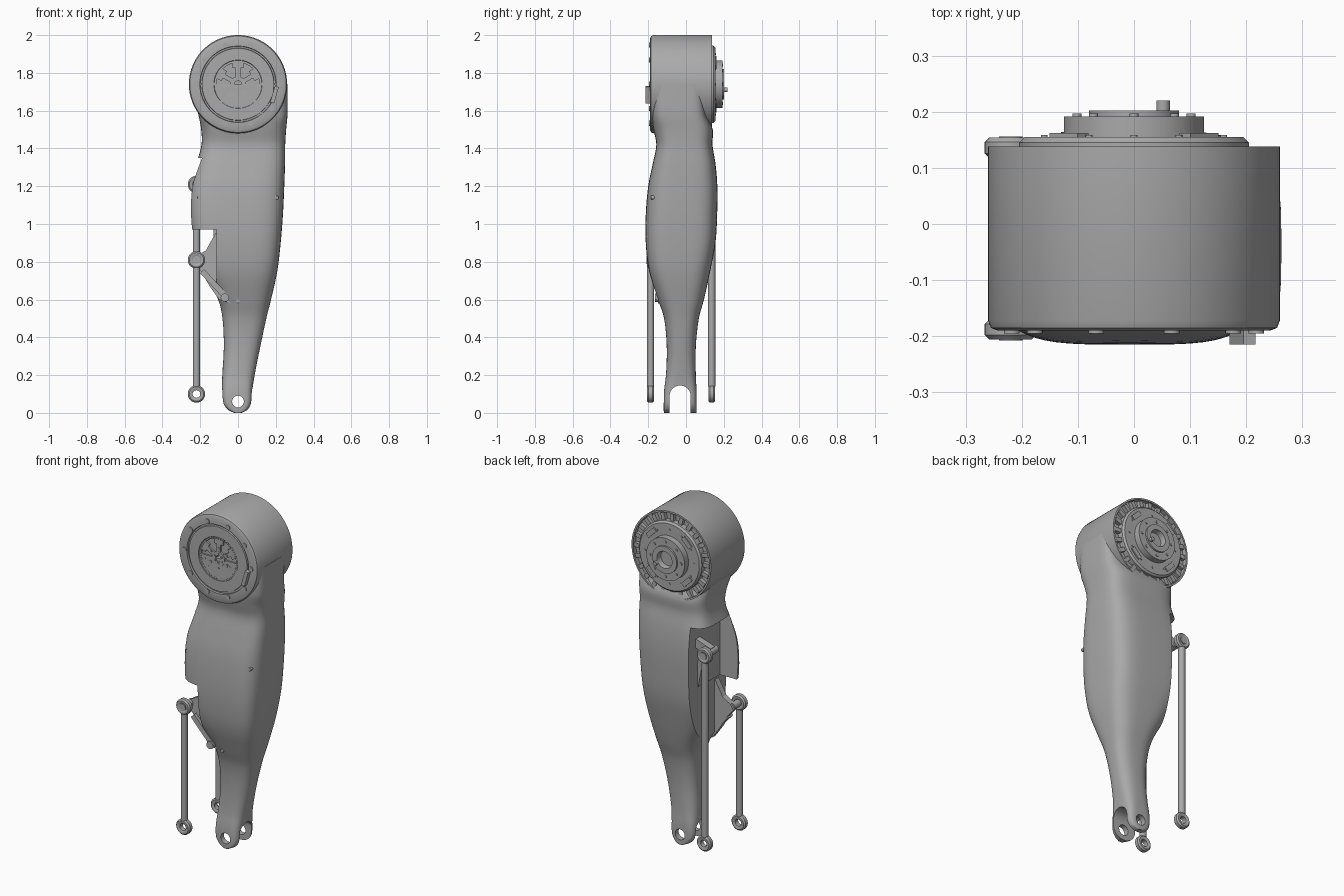
import bpy, bmesh, math
from mathutils import Matrix, Vector

if "Cube" in bpy.data.objects:
    bpy.data.objects.remove(bpy.data.objects["Cube"])

grey = bpy.data.materials.new("plain_grey")
grey.use_nodes = True
grey.diffuse_color = (0.4, 0.4, 0.4, 1)
grey.node_tree.nodes["Principled BSDF"].inputs["Base Color"].default_value = (0.4, 0.4, 0.4, 1)

HIP = (0, 1.74)   # x, z of the drum axis
ROD_X = -0.22


def finish(name, bm):
    bmesh.ops.remove_doubles(bm, verts=bm.verts, dist=1e-6)
    bmesh.ops.recalc_face_normals(bm, faces=bm.faces)
    mesh = bpy.data.meshes.new(name)
    bm.to_mesh(mesh)
    bm.free()
    mesh.materials.append(grey)
    ob = bpy.data.objects.new(name, mesh)
    bpy.context.collection.objects.link(ob)
    return ob


def smooth(ob, angle=35):
    bpy.ops.object.select_all(action='DESELECT')
    ob.select_set(True)
    bpy.context.view_layer.objects.active = ob
    bpy.ops.object.shade_smooth_by_angle(angle=math.radians(angle))


def skin(bm, rings, wrap=False):
    """Bridge successive closed loops of points."""
    rows = [[bm.verts.new(p) for p in ring] for ring in rings]
    n = len(rows[0])
    pairs = list(zip(rows, rows[1:])) + ([(rows[-1], rows[0])] if wrap else [])
    for a, b in pairs:
        for i in range(n):
            j = (i + 1) % n
            bm.faces.new((a[i], a[j], b[j], b[i]))
    if not wrap:
        bm.faces.new(rows[0])
        bm.faces.new(rows[-1])


def lathe(bm, profile, x, z, n=32, wrap=False):
    """Turn (radius, y) points about an axis parallel to y."""
    turn = [2 * math.pi * i / n for i in range(n)]
    skin(bm, [[(x + r * math.cos(a), y, z + r * math.sin(a)) for a in turn]
              for r, y in profile], wrap)


def box(bm, lo, hi, matrix=Matrix()):
    lo, hi = Vector(lo), Vector(hi)
    size = Matrix.Diagonal((*(hi - lo), 1))
    bmesh.ops.create_cube(bm, size=1, matrix=matrix @ Matrix.Translation((lo + hi) / 2) @ size)


def about_hip(angle):
    return Matrix.Translation((HIP[0], 0, HIP[1])) @ Matrix.Rotation(-angle, 4, 'Y')


def plate(bm, points, y0, y1):
    skin(bm, [[(x, y, z) for x, z in points] for y in (y0, y1)])


def bar(bm, a, b, w, y0, y1):
    """Straight flat link between two x, z points."""
    a, b = Vector(a), Vector(b)
    side = (b - a).orthogonal().normalized() * w / 2
    plate(bm, [a + side, b + side, b - side, a - side], y0, y1)


def cut(ob, build):
    bm = bmesh.new()
    build(bm)
    cutter = finish("cutter", bm)
    cutter.hide_render = True
    mod = ob.modifiers.new("cut", 'BOOLEAN')
    mod.operation, mod.solver, mod.object = 'DIFFERENCE', 'EXACT', cutter
    bpy.context.view_layer.objects.active = ob
    bpy.ops.object.modifier_apply(modifier=mod.name)
    bpy.data.objects.remove(cutter)


# Leg shell: z, left x, right x, front y, back y, corner squareness
KEYS = [
    (0.0, -.02, .02, -.117, .056, 5), (.015, -.052, .05, -.118, .056, 5),
    (.05, -.078, .07, -.118, .056, 5), (.12, -.085, .076, -.116, .056, 4),
    (.2, -.083, .088, -.106, .052, 3), (.35, -.075, .118, -.102, .052, 2.6),
    (.5, -.082, .15, -.116, .068, 2.8), (.6, -.105, .175, -.148, .095, 3),
    (.75, -.18, .208, -.195, .128, 3.6), (.9, -.235, .226, -.213, .156, 4),
    (1.05, -.255, .238, -.213, .165, 4), (1.2, -.25, .245, -.2, .166, 4),
    (1.32, -.22, .249, -.176, .156, 4), (1.42, -.193, .25, -.157, .14, 4),
    (1.5, -.195, .255, -.172, .142, 4), (1.58, -.21, .262, -.183, .11, 5),
    (1.74, -.245, .262, -.18, .1, 6)]


def slope(i):
    a, b = KEYS[max(i - 1, 0)], KEYS[min(i + 1, len(KEYS) - 1)]
    return [(q - p) / (b[0] - a[0]) for p, q in zip(a, b)]


def section(key, n=64):
    z, xl, xr, yf, yb, e = key
    ring = []
    for i in range(n):
        c, s = math.cos(2 * math.pi * i / n), math.sin(2 * math.pi * i / n)
        px = math.copysign(abs(c) ** (2 / e), c)
        py = math.copysign(abs(s) ** (2 / e), s)
        ring.append(((xl + xr + (xr - xl) * px) / 2, (yf + yb + (yb - yf) * py) / 2, z))
    return ring


rings = []
for i in range(len(KEYS) - 1):
    a, b, da, db = KEYS[i], KEYS[i + 1], slope(i), slope(i + 1)
    h = b[0] - a[0]
    for t in (0, .25, .5, .75):
        k = t * t * (3 - 2 * t)
        rings.append(section([p + (q - p) * k + h * (u * t * (1 - t) ** 2 - v * t * t * (1 - t))
                              for p, q, u, v in zip(a, b, da, db)]))
rings.append(section(KEYS[-1]))
bm = bmesh.new()
skin(bm, rings)
shell = finish("leg_shell", bm)

# Openings: linkage slot, front notch, ankle fork and its pin hole
cut(shell, lambda b: box(b, (-.4, -.13, .6), (-.13, .3, 1.35)))
cut(shell, lambda b: box(b, (-.4, -.3, .58), (-.115, 0, .97)))
arch = [(.025, -.1), (.025, .09)] + [
    (-.031 + .056 * math.cos(a), .09 + .055 * math.sin(a))
    for a in [math.pi * i / 12 for i in range(1, 12)]] + [(-.087, .09), (-.087, -.1)]
cut(shell, lambda b: skin(b, [[(x, y, z) for y, z in arch] for x in (-.2, .2)]))
cut(shell, lambda b: lathe(b, [(.031, -.3), (.031, .3)], 0, .06))
smooth(shell)

# Hip drum with stepped front cover and rear hub
bm = bmesh.new()
lathe(bm, [(.018, -.14), (.018, -.172), (.114, -.172), (.114, -.18), (.126, -.18),
           (.128, -.187), (.19, -.187), (.192, -.178), (.2, -.178), (.202, -.19),
           (.243, -.19), (.255, -.185), (.26, -.172), (.26, .138), (.25, .138),
           (.25, .112), (.205, .112), (.205, .145), (.195, .155), (.125, .155),
           (.125, .192), (.08, .192), (.08, .202), (.05, .202), (.045, .17), (.02, .17)],
      *HIP, n=96)
smooth(finish("hip_drum", bm), 30)

# Star hub and knurled ring on the front
bm = bmesh.new()
lathe(bm, [(.018, -.165), (.018, -.184), (.042, -.184), (.042, -.165)], *HIP, wrap=True)
for i in range(6):
    m = about_hip(math.radians(30 + 60 * i))
    box(bm, (.035, -.182, -.012), (.115, -.165, .012), m)
    box(bm, (.085, -.182, -.03), (.113, -.165, .03), m)
for i in range(60):
    box(bm, (.115, -.184, -.002), (.126, -.175, .002), about_hip(2 * math.pi * i / 60))
finish("front_star_hub", bm)

# Cover bolts, hub bolts and shell screws
bm = bmesh.new()
for count, radius, size, y0, y1 in ((10, .218, .014, -.195, -.185), (6, .06, .008, -.186, -.17),
                                    (6, .027, .005, -.188, -.18), (8, .102, .008, .19, .197),
                                    (12, .16, .006, .15, .159)):
    for i in range(count):
        a = 2 * math.pi * i / count + (math.pi / 6 if count == 6 else 0)
        lathe(bm, [(size, y0), (size, y1)], HIP[0] + radius * math.cos(a),
              HIP[1] + radius * math.sin(a), 16)
for x, z, y in ((.205, 1.14, -.18), (-.205, 1.14, -.18), (0, .59, -.143)):
    lathe(bm, [(.01, y - .006), (.01, y + .03)], x, z, 16)
smooth(finish("bolts", bm))

# Rear teeth, raised pads, locating pin and front tab
bm = bmesh.new()
for i in range(24):
    box(bm, (.2, .105, -.012), (.245, .134, .012), about_hip(2 * math.pi * i / 24))
for i in range(4):
    box(bm, (.15, .15, -.035), (.178, .162, .035), about_hip(math.pi / 4 + math.pi / 2 * i))
finish("rear_teeth", bm)
bm = bmesh.new()
lathe(bm, [(.012, .19), (.012, .22)], .052, 1.71, 16)
smooth(finish("rear_pin", bm))
bm = bmesh.new()
box(bm, (.19, -.215, -.045), (.212, -.18, .045), about_hip(math.radians(-16)))
finish("front_tab", bm)

# Push rods with ring ends
for name, y, top in (("front", -.188, .81), ("rear", .136, 1.21)):
    bm = bmesh.new()
    for z in (.1, top):
        lathe(bm, [(.02, y - .014), (.026, y - .018), (.038, y - .018), (.046, y - .01),
                   (.046, y + .01), (.038, y + .018), (.026, y + .018), (.02, y + .014)],
              ROD_X, z, wrap=True)
    bmesh.ops.create_cone(bm, cap_ends=True, segments=24, radius1=.019, radius2=.019,
                          depth=top - .18,
                          matrix=Matrix.Translation((ROD_X, y, (top + .1) / 2)))
    inner = y + (.075 if y < 0 else -.1)
    lathe(bm, [(.021, y + math.copysign(.02, y)), (.021, inner)], ROD_X, top, 20)
    smooth(finish(name + "_push_rod", bm))

# Crank arms inside the slot
bm = bmesh.new()
plate(bm, [(-.24, .8), (-.19, .74), (-.15, .67), (-.1, .6), (-.04, .58), (-.08, .7),
           (-.1, .95), (-.12, .95), (-.17, .86), (-.22, .83)], -.135, -.1)
bar(bm, (-.19, .75), (-.06, .61), .03, -.155, -.1)
lathe(bm, [(.022, -.165), (.022, -.1)], -.07, .61, 20)
finish("front_crank", bm)
bm = bmesh.new()
bar(bm, (ROD_X, 1.21), (-.1, 1.25), .05, .055, .095)
bar(bm, (-.17, 1.23), (-.12, .98), .03, .04, .08)
finish("rear_crank", bm)
